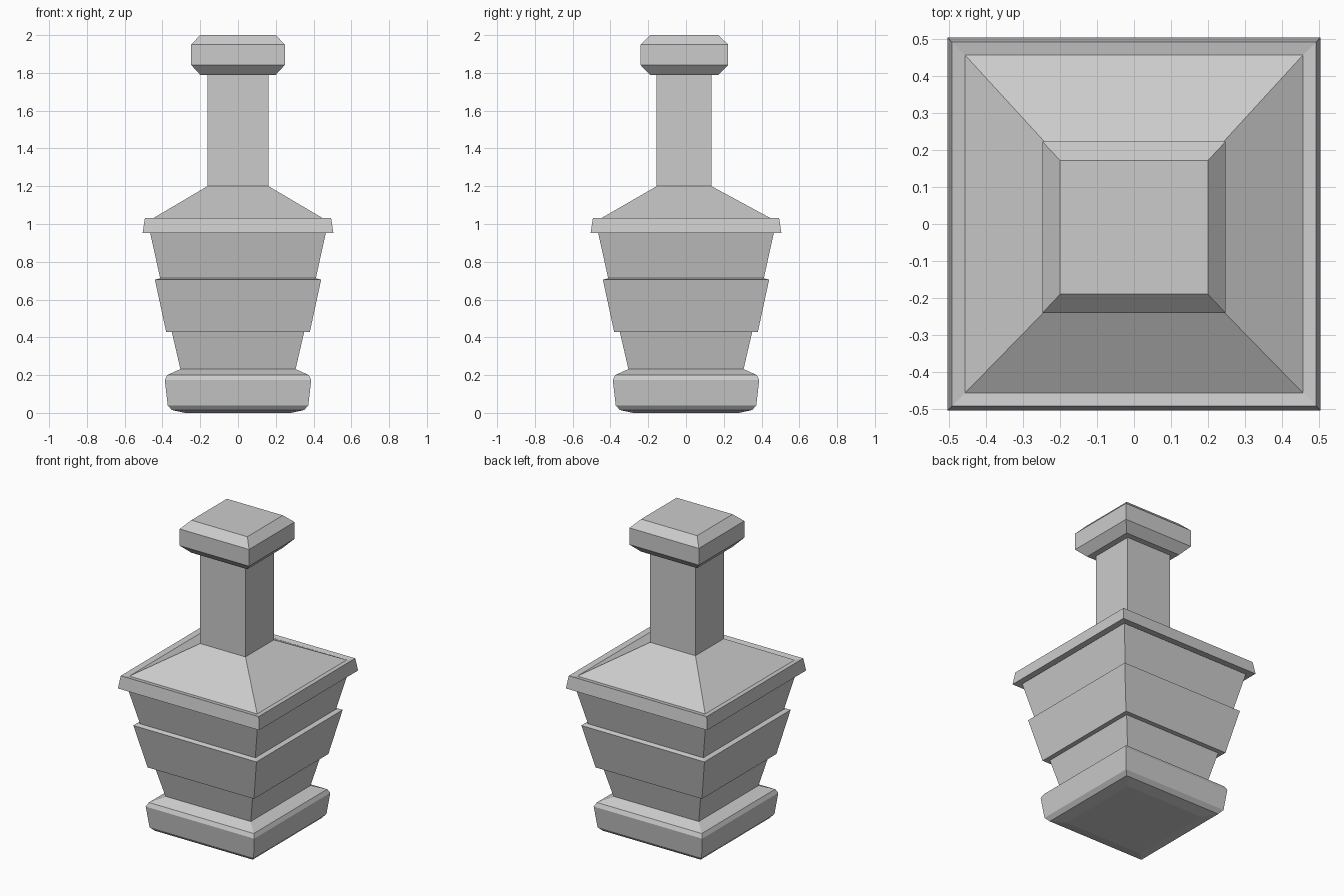
import bpy, bmesh

if "Cube" in bpy.data.objects:
    bpy.data.objects.remove(bpy.data.objects["Cube"])


def loft(name, rings):
    """Stack rectangular rings (half_x, half_y, centre_y, z) into a solid."""
    bm = bmesh.new()
    loops = [[bm.verts.new((sx * hx, cy + sy * hy, z))
              for sx, sy in ((-1, -1), (1, -1), (1, 1), (-1, 1))]
             for hx, hy, cy, z in rings]
    for low, high in zip(loops, loops[1:]):
        for i in range(4):
            j = (i + 1) % 4
            bm.faces.new((low[i], low[j], high[j], high[i]))
    bm.faces.new(loops[0][::-1])
    bm.faces.new(loops[-1])
    bmesh.ops.recalc_face_normals(bm, faces=bm.faces)
    mesh = bpy.data.meshes.new(name)
    bm.to_mesh(mesh)
    bm.free()
    obj = bpy.data.objects.new(name, mesh)
    bpy.context.collection.objects.link(obj)
    return obj


def square(name, profile):
    """Loft of centred square rings from (half_width, z) pairs."""
    return loft(name, [(w, w, 0, z) for w, z in profile])


# Chamfered foot
square("foot", [(0.28, 0.0), (0.35, 0.015), (0.372, 0.04), (0.388, 0.175),
                (0.375, 0.2), (0.305, 0.232)])

# Flared body with a raised middle band
square("body", [(0.305, 0.232), (0.35, 0.427), (0.38, 0.427), (0.44, 0.705),
                (0.412, 0.713), (0.465, 0.952)])

# Overhanging rim and sloped shoulder meeting the slightly offset neck
NECK = (0.162, 0.145, -0.01)
loft("rim_and_shoulder", [(0.465, 0.465, 0, 0.957), (0.505, 0.505, 0, 0.952),
                          (0.493, 0.493, 0, 1.032), (0.457, 0.457, 0, 1.026),
                          (*NECK, 1.2)])

# Neck
loft("neck", [(*NECK, 1.2), (*NECK, 1.79)])

# Chamfered cap
loft("cap", [(0.2, 0.181, -0.009, 1.79), (0.248, 0.232, -0.009, 1.842),
             (0.248, 0.232, -0.009, 1.95), (0.2, 0.181, -0.009, 2.0)])
